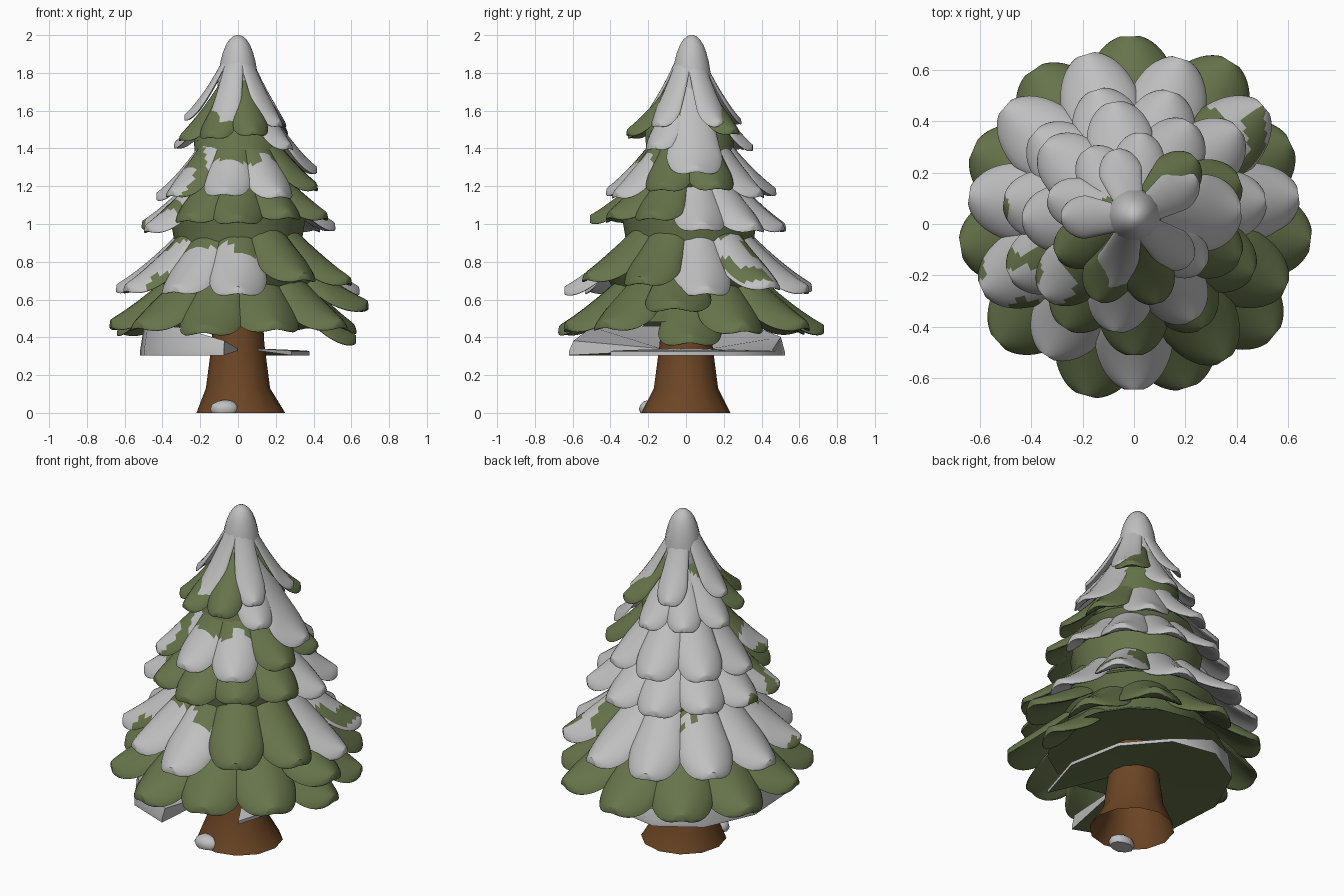
import bpy, bmesh, math, random
from mathutils import Vector, noise

random.seed(4)
if "Cube" in bpy.data.objects:
    bpy.data.objects.remove(bpy.data.objects["Cube"], do_unlink=True)


def material(name, red, green, blue):
    colour = (red, green, blue, 1)
    m = bpy.data.materials.new(name)
    m.use_nodes = True
    m.diffuse_color = colour
    m.node_tree.nodes["Principled BSDF"].inputs["Base Color"].default_value = colour
    return m


GREEN = material("needle green", 0.135, 0.175, 0.07)
SNOW = material("snow", 0.53, 0.53, 0.53)
BROWN = material("bark brown", 0.15, 0.06, 0.018)


def finish(name, bm, materials, angle=50):
    bmesh.ops.recalc_face_normals(bm, faces=bm.faces)
    mesh = bpy.data.meshes.new(name)
    bm.to_mesh(mesh)
    bm.free()
    for m in materials:
        mesh.materials.append(m)
    ob = bpy.data.objects.new(name, mesh)
    bpy.context.collection.objects.link(ob)
    bpy.ops.object.select_all(action="DESELECT")
    ob.select_set(True)
    bpy.context.view_layer.objects.active = ob
    bpy.ops.object.shade_smooth_by_angle(angle=math.radians(angle))


def skin(bm, rings):
    """Bridge rings of points, cap both ends, and return the faces."""
    loops = [[bm.verts.new(point) for point in ring] for ring in rings]
    faces = [bm.faces.new(loops[0]), bm.faces.new(loops[-1])]
    for low, high in zip(loops, loops[1:]):
        for j in range(len(low)):
            faces.append(bm.faces.new((low[j - 1], low[j], high[j], high[j - 1])))
    return faces


def circle(radius, height, sides=14, shift_x=0, shift_y=0):
    turns = [math.tau * i / sides for i in range(sides)]
    return [Vector((shift_x + radius * math.cos(a), shift_y + radius * math.sin(a), height))
            for a in turns]


def lobe(bm, top, tip, angle, width, thick, snow, steps=28, sides=22):
    """One drooping bough: arched, flat below, rounded at the tip."""
    out = Vector((math.cos(angle), math.sin(angle), 0))
    across = Vector((-out.y, out.x, 0))
    rings = []
    for i in range(steps + 1):
        t = math.sin(i / steps * math.pi / 2)
        centre = out * (top.x + (tip.x - top.x) * t)
        centre.y += 0.02
        centre.z = tip.y + (top.y - tip.y) * (1 - t) ** 1.4
        taper = math.sqrt(max(0.03, 1 - (max(t - 0.6, 0) / 0.41) ** 2))
        half = width * taper * (0.5 + 0.5 * min(t / 0.65, 1))
        height = thick * (0.35 + 0.65 * taper)
        ring = []
        for j in range(sides):
            turn = math.tau * j / sides
            c, s = math.cos(turn), math.sin(turn)
            rise = height * (s if s > 0 else s / 2) - 0.35 * half * c * c
            ring.append(centre + across * half * c + Vector((0, 0, rise)))
        rings.append(ring)
    for face in skin(bm, rings):
        spot = face.calc_center_median()
        reach = (spot.xy.length - top.x) / (tip.x - top.x) + 0.16 * noise.noise(spot * 9)
        patchy = noise.noise(spot * 6) > -0.05
        rules = {"g": False, "o": reach > 0.5, "s": reach > 0.33, "h": patchy}
        face.material_index = int(rules.get(snow, True))


# Trunk with a flared foot, open underneath
bm = bmesh.new()
sides = skin(bm, [circle(0.235, 0, 12, 0.015), circle(0.17, 0.13, 12), circle(0.14, 0.36, 12),
                  circle(0.12, 0.7, 12)])
bm.faces.remove(sides[0])
finish("trunk", bm, [BROWN])

# Small snow clump at the foot
bm = bmesh.new()
bmesh.ops.create_icosphere(bm, subdivisions=2, radius=1)
for v in bm.verts:
    v.co = (v.co.x * 0.08 - 0.07, v.co.y * 0.06 - 0.19, max(0, v.co.z * 0.05 + 0.02))
finish("trunk_snow", bm, [SNOW])

# Tiers of boughs: top and tip as (radius, height), half width, first angle, and one letter
# per bough: g green, o snowy outer half, h patchy, s mostly snowy, a all snow, w wide snow
tiers = {
    "low_right_bough": ((0.13, 0.8), (0.64, 0.35), 0.17, 0, "g"),
    "bottom_tier": ((0.13, 0.93), (0.7, 0.4), 0.178, -7, "ggggggggggg"),
    "second_tier": ((0.1, 1.16), (0.65, 0.66), 0.155, -90, "oggshssosho"),
    "third_tier": ((0.08, 1.4), (0.52, 0.99), 0.14, -90, "gggasssshhg"),
    "fourth_tier": ((0.06, 1.6), (0.45, 1.15), 0.13, -60, "oggsssshoo"[:9]),
    "fifth_tier": ((0.04, 1.8), (0.34, 1.42), 0.1, -75, "gowgsssgg"),
    "snow_cap_arms": ((0.02, 1.95), (0.29, 1.54), 0.085, -110, "aaaaa"),
}
core = [circle(0.12, 0.5, 16)]
for name, (top, tip, width, start, boughs) in tiers.items():
    bm = bmesh.new()
    for i, snow in enumerate(boughs):
        angle = math.radians(start) + math.tau * i / len(boughs)
        end = Vector(tip)
        end.x *= random.uniform(0.96, 1.03)
        end.y += random.uniform(-0.02, 0.02)
        # Bare boughs sit higher than loaded ones
        if snow == "g":
            end.y += 0.05
        if snow == "w":
            end += Vector((0.08, -0.12))
        # The right-hand bough of the bottom tier is lifted
        if name == "bottom_tier" and i == 0:
            end.y += 0.13
        spread = width * (1.5 if snow == "w" else 1)
        lobe(bm, Vector(top), end, angle, spread, width / 5 + 0.02, snow)
    finish(name, bm, [GREEN, SNOW])
    if len(boughs) > 5:
        core += [circle(tip[0] * 0.7, tip[1] + 0.08, 16, 0, 0.02),
                 circle(tip[0] * 0.5, tip[1] + 0.17, 16, 0, 0.02)]

# Solid core behind the boughs
bm = bmesh.new()
skin(bm, core + [circle(0.05, 1.8, 16, 0, 0.02)])
finish("foliage_core", bm, [GREEN])

# Rounded snowy peak
bm = bmesh.new()
bends = [math.pi / 2 * i / 8 for i in range(8)]
skin(bm, [circle(0.11 * math.cos(a) ** 0.9, 1.68 + 0.32 * math.sin(a), 14, 0, 0.03) for a in bends]
     + [circle(0.01, 2, 14, 0, 0.03)])
finish("snow_peak", bm, [SNOW])

# Low snow sheet around the trunk, open at the front: green below, raised rim on the right
bm = bmesh.new()
sections = []
for i in range(10):
    angle = math.radians(-38 + 308 * i / 9)
    c, s = math.cos(angle), math.sin(angle)
    rim = Vector((0.455 * c - 0.075, 0.575 * s - 0.045, 0.305))
    wall = 0.13 * max(0, min(1, 0.4 - c))
    inner = Vector((0.13 * c, 0.13 * s, 0.33))
    lip = rim + Vector((0, 0, 0.02))
    crest = Vector((rim.x * 0.96, rim.y * 0.96, 0.33 + wall))
    sections.append([bm.verts.new(p) for p in (inner, rim, lip, crest, inner + Vector((0, 0, 0.01)))])
for a, b in zip(sections, sections[1:]):
    for k in range(len(a)):
        face = bm.faces.new((a[k - 1], a[k], b[k], b[k - 1]))
        face.material_index = int(k != 1)
for section in (sections[0], sections[-1]):
    bm.faces.new(section).material_index = 1
finish("low_snow_sheet", bm, [GREEN, SNOW])
